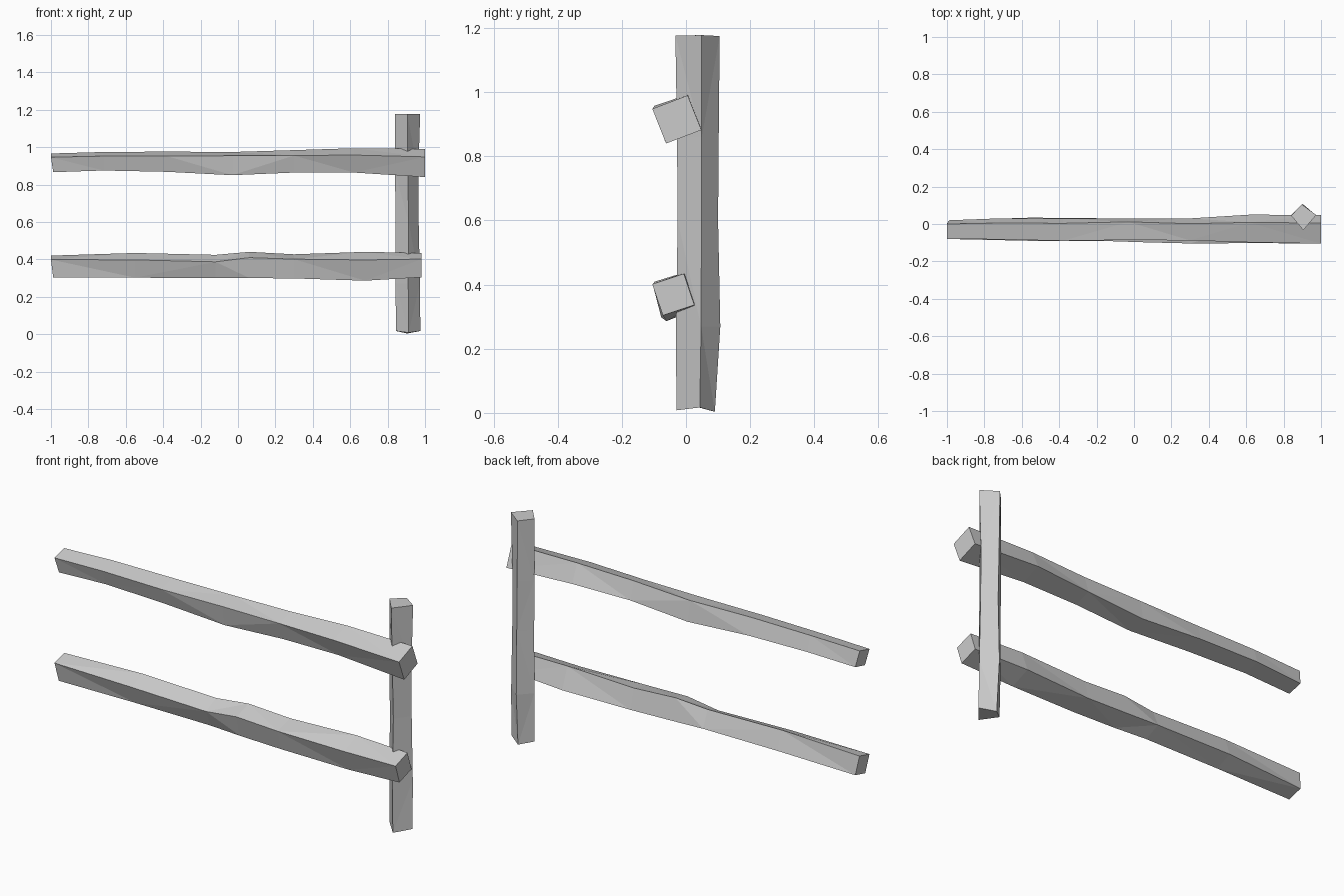
import bpy, bmesh


def loft(name, rings):
    """Skin four-cornered rings into a closed, flat-faceted hewn beam."""
    bm = bmesh.new()
    loops = [[bm.verts.new(p) for p in ring] for ring in rings]
    for i, (a, b) in enumerate(zip(loops, loops[1:])):
        for k in range(4):
            j = (k + 1) % 4
            if (i + k) % 2:
                bm.faces.new((a[k], a[j], b[j]))
                bm.faces.new((a[k], b[j], b[k]))
            else:
                bm.faces.new((a[k], a[j], b[k]))
                bm.faces.new((a[j], b[j], b[k]))
    bm.faces.new(loops[0])
    bm.faces.new(loops[-1])
    bmesh.ops.recalc_face_normals(bm, faces=bm.faces)
    mesh = bpy.data.meshes.new(name)
    bm.to_mesh(mesh)
    bm.free()
    obj = bpy.data.objects.new(name, mesh)
    bpy.context.collection.objects.link(obj)
    return obj


def rail_ring(x, top, bottom, front, back, lean):
    """Tilted square section: top, back, bottom and front corners."""
    w, h = back - front, top - bottom
    dx = 0.012 if x < -0.9 else 0
    return [(x, back - lean * w, top), (x + dx, back, bottom + lean * h),
            (x + dx, front + lean * w, bottom), (x, front, top - lean * h)]


def post_ring(z, left, front, right, back, mid_x, mid_y, slope):
    """Diamond section with slightly uneven corner heights."""
    return [(left, mid_y, z + slope), (mid_x, front, z),
            (right, mid_y + 0.003, z + slope), (mid_x - 0.008, back, z - slope * 0.5)]


# Rails: x, top z, bottom z, front y, back y, lean of the section
upper = [
    (-1.00, 0.966, 0.866, -0.080, 0.020, 0.20),
    (-0.72, 0.974, 0.875, -0.082, 0.030, 0.22),
    (-0.38, 0.976, 0.868, -0.090, 0.030, 0.22),
    (-0.03, 0.974, 0.850, -0.085, 0.030, 0.16),
    (0.30, 0.984, 0.864, -0.088, 0.030, 0.24),
    (0.62, 0.994, 0.864, -0.098, 0.050, 0.28),
    (1.00, 0.990, 0.840, -0.105, 0.048, 0.28),
]
lower = [
    (-1.00, 0.420, 0.303, -0.080, 0.020, 0.18),
    (-0.55, 0.434, 0.302, -0.090, 0.034, 0.28),
    (-0.12, 0.424, 0.300, -0.092, 0.030, 0.30),
    (0.06, 0.440, 0.300, -0.098, 0.030, 0.22),
    (0.30, 0.427, 0.298, -0.104, 0.030, 0.20),
    (0.68, 0.440, 0.286, -0.102, 0.045, 0.28),
    (0.98, 0.434, 0.304, -0.105, 0.026, 0.25),
]
loft("upper_rail", [rail_ring(*s) for s in upper])
loft("lower_rail", [rail_ring(*s) for s in lower])

# Post: z, left x, front y, right x, back y, ridge x, side-corner y, end slope
post = [
    (0.008, 0.845, -0.030, 0.975, 0.090, 0.912, 0.040, 0.009),
    (0.270, 0.842, -0.031, 0.973, 0.107, 0.910, 0.044, 0.0),
    (0.600, 0.842, -0.026, 0.966, 0.100, 0.912, 0.045, 0.0),
    (0.860, 0.840, -0.028, 0.964, 0.102, 0.908, 0.046, 0.0),
    (1.176, 0.840, -0.033, 0.974, 0.105, 0.905, 0.045, 0.002),
]
loft("post", [post_ring(*s) for s in post])
